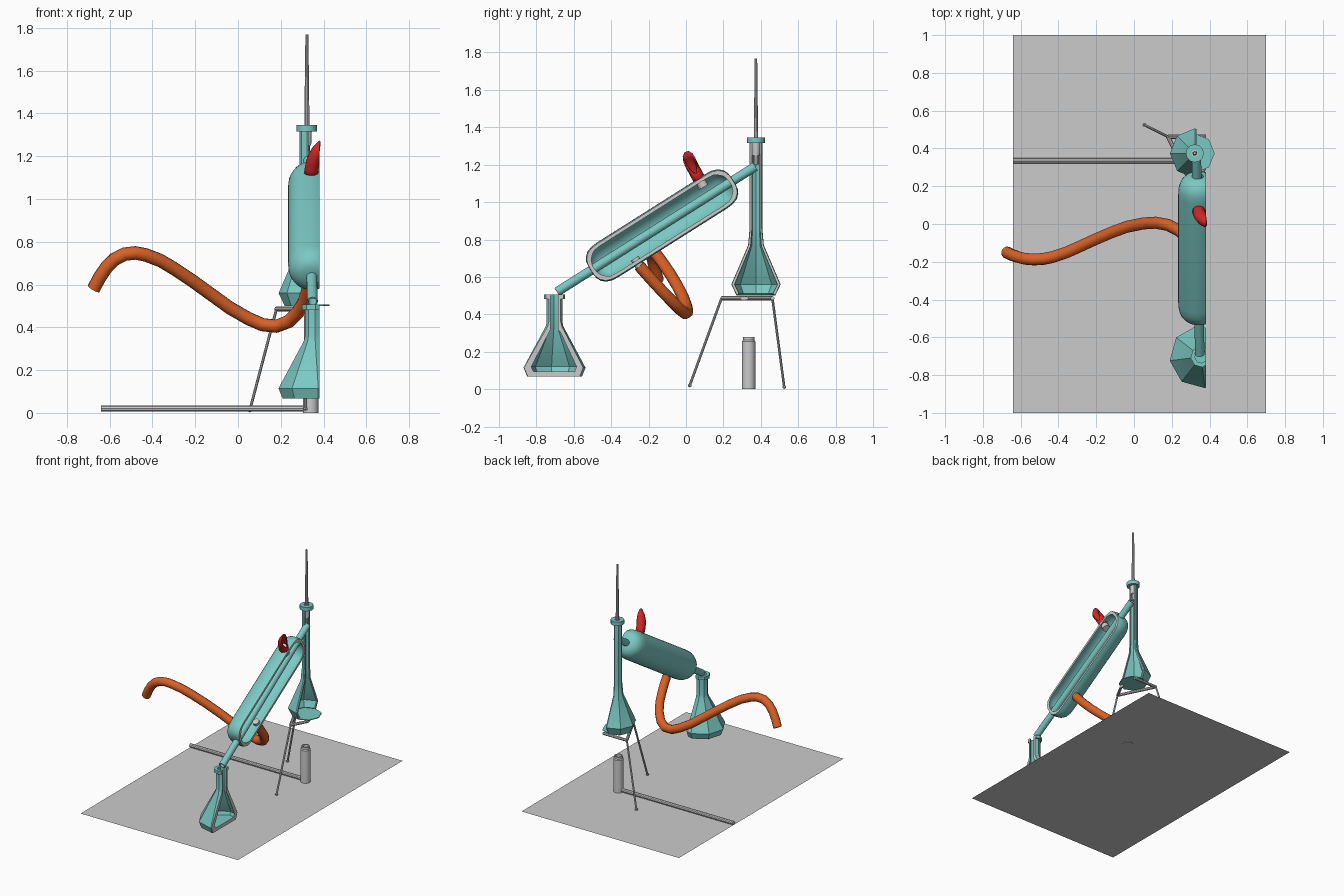
import bpy, bmesh, math
from mathutils import Vector

if "Cube" in bpy.data.objects:
    bpy.data.objects.remove(bpy.data.objects["Cube"])

CUT = 0.38  # the apparatus is a cutaway, sliced at this x


def material(name, rgb):
    m = bpy.data.materials.new(name)
    m.diffuse_color = (*rgb, 1)
    m.use_nodes = True
    m.node_tree.nodes["Principled BSDF"].inputs["Base Color"].default_value = m.diffuse_color
    return m


GLASS = material("teal_glass", (0.2, 0.58, 0.55))
ORANGE = material("orange_rubber", (0.7, 0.12, 0.02))
RED = material("red_rubber", (0.65, 0.02, 0.02))
GREY = material("cut_face", (0.8, 0.8, 0.8))


def finish(name, bm, mat=None, angle=32):
    bmesh.ops.recalc_face_normals(bm, faces=bm.faces)
    me = bpy.data.meshes.new(name)
    bm.to_mesh(me)
    bm.free()
    ob = bpy.data.objects.new(name, me)
    bpy.context.collection.objects.link(ob)
    if mat:
        me.materials.append(mat)
        me.materials.append(GREY)
    smooth(ob, angle)
    return ob


def smooth(ob, angle):
    bpy.ops.object.select_all(action='DESELECT')
    bpy.context.view_layer.objects.active = ob
    ob.select_set(True)
    bpy.ops.object.shade_smooth_by_angle(angle=math.radians(angle))


def slice_x(bm, x, cap=True):
    """Remove everything right of x and close the section with grey faces."""
    res = bmesh.ops.bisect_plane(bm, geom=bm.verts[:] + bm.edges[:] + bm.faces[:],
                                 plane_co=(x, 0, 0), plane_no=(1, 0, 0), clear_outer=True)
    edges = [e for e in res['geom_cut'] if isinstance(e, bmesh.types.BMEdge)]
    if cap and edges:
        fill = bmesh.ops.triangle_fill(bm, edges=edges, use_beauty=True, normal=(1, 0, 0))
        for f in fill['geom']:
            if isinstance(f, bmesh.types.BMFace):
                f.material_index = 1


def lathe(name, profile, origin, axis=(0, 0, 1), segs=16, mat=None, turn=0,
          closed=False, cut=None):
    """Revolve (radius, height) points about an axis through origin."""
    bm = bmesh.new()
    q = Vector(axis).to_track_quat('Z', 'Y') if axis != (0, 0, 1) else None
    rings = []
    for k in range(segs):
        a = 2 * math.pi * k / segs + math.radians(turn)
        ring = []
        for r, h in profile:
            p = Vector((r * math.cos(a), r * math.sin(a), h))
            ring.append(bm.verts.new((q @ p if q else p) + Vector(origin)))
        rings.append(ring)
    n = len(profile)
    for k in range(segs):
        a, b = rings[k], rings[(k + 1) % segs]
        for i in range(n if closed else n - 1):
            j = (i + 1) % n
            bm.faces.new((a[i], b[i], b[j], a[j]))
    bmesh.ops.remove_doubles(bm, verts=bm.verts, dist=1e-5)
    if cut is not None:
        bmesh.ops.recalc_face_normals(bm, faces=bm.faces)
        slice_x(bm, cut)
    return finish(name, bm, mat)


def rod(name, a, b, r1, r2=None, segs=10, mat=None, cut=None):
    a, b = Vector(a), Vector(b)
    length = (b - a).length
    prof = [(0, 0), (r1, 0), (r2 or r1, length), (0, length)]
    axis = tuple((b - a).normalized())
    return lathe(name, prof, a, axis, segs, mat, cut=cut)


def hose(name, pts, radius, mat, cap=True):
    cu = bpy.data.curves.new(name, 'CURVE')
    cu.dimensions = '3D'
    cu.bevel_depth = radius
    cu.bevel_resolution = 3
    cu.resolution_u = 2
    cu.use_fill_caps = cap
    s = cu.splines.new('BEZIER')
    s.bezier_points.add(len(pts) - 1)
    for bp, p in zip(s.bezier_points, pts):
        bp.co = p
        bp.handle_left_type = bp.handle_right_type = 'AUTO'
    tmp = bpy.data.objects.new(name + "_path", cu)
    bpy.context.collection.objects.link(tmp)
    me = bpy.data.meshes.new_from_object(tmp.evaluated_get(bpy.context.evaluated_depsgraph_get()))
    bm = bmesh.new()
    bm.from_mesh(me)
    bpy.data.objects.remove(tmp)
    bmesh.ops.remove_doubles(bm, verts=bm.verts, dist=1e-5)
    slice_x(bm, CUT, cap=False)
    return finish(name, bm, mat, 50)


# table sheet
bm = bmesh.new()
bm.faces.new([bm.verts.new(p) for p in
              ((-0.64, -1, 0.005), (0.70, -1, 0.005), (0.70, 1, 0.005), (-0.64, 1, 0.005))])
finish("table_sheet", bm)

# burner and its gas pipe
lathe("burner", [(0, 0), (0.036, 0), (0.036, 0.255), (0.031, 0.262), (0.031, 0.278),
                 (0.022, 0.278), (0.022, 0.2), (0, 0.2)], (0.34, 0.335, 0), segs=16)
rod("gas_pipe", (-0.64, 0.335, 0.02), (0.33, 0.335, 0.02), 0.015)

# tripod: triangular frame sliced with the rest, two legs remain
corners = [(0.18, 0.462, 0.486), (0.46, 0.462, 0.486), (0.315, 0.19, 0.486)]
for i in range(3):
    rod(f"tripod_bar_{i}", corners[i], corners[(i + 1) % 3], 0.011, segs=8, cut=CUT)
for i, foot in ((0, (0.055, 0.525, 0.012)), (2, (0.315, 0.02, 0.02))):
    rod(f"tripod_leg_{i}", foot, corners[i], 0.007, segs=8)
    lathe(f"tripod_foot_{i}", [(0, -0.01), (0.01, -0.005), (0.01, 0.005), (0, 0.01)], foot, segs=8)

# boiling flask: opened half shell on a full base disc
FX, FY = 0.322, 0.374
lathe("boiling_flask", [(0.105, 0.503), (0.132, 0.56), (0.042, 0.77), (0.034, 0.86), (0.034, 1.32),
                        (0.025, 1.32), (0.025, 0.86), (0.032, 0.765), (0.118, 0.56),
                        (0.095, 0.512)],
      (FX, FY, 0), segs=8, mat=GLASS, closed=True, cut=FX + 0.008)
lathe("boiling_flask_base", [(0, 0.5), (0.105, 0.5), (0.105, 0.506), (0, 0.506)],
      (FX, FY, 0), segs=8, mat=GLASS)
lathe("boiling_flask_rim", [(0.018, 1.315), (0.048, 1.315), (0.048, 1.345), (0.018, 1.345)],
      (FX, FY, 0), segs=12, mat=GLASS, closed=True)

# stopper and thermometer
lathe("stopper", [(0, 1.25), (0.02, 1.25), (0.024, 1.34), (0, 1.34)], (FX, FY, 0), segs=12)
rod("thermometer", (FX, FY, 1.2), (FX, FY, 1.768), 0.014, 0.007)

# condenser: inner tube through a sliced jacket
low, high = Vector((0.348, -0.69, 0.52)), Vector((0.33, 0.37, 1.19))
axis = (high - low).normalized()
mid = low.lerp(high, 0.53)
L = (high - low).length
lathe("condenser_tube", [(0.025, 0), (0.025, L), (0.019, L), (0.019, 0)], low, tuple(axis),
      16, GLASS, closed=True)
outer = [(0.024, -0.45), (0.05, -0.447), (0.075, -0.435), (0.095, -0.412), (0.106, -0.38),
         (0.109, -0.34)]
inner = [(max(0.024, r - 0.016), h + (0.016 if r < 0.1 else 0.006)) for r, h in outer]
outer += [(r, -h) for r, h in reversed(outer)]
inner += [(r, -h) for r, h in reversed(inner)]
mid.x = 0.343
lathe("condenser_jacket", outer + inner[::-1], mid, (0, axis.y, axis.z), 32, GLASS,
      closed=True, cut=CUT)

# hose connectors on the jacket
rod("lower_connector", (0.343, -0.275, 0.70), (0.343, -0.235, 0.64), 0.024, segs=12)
rod("upper_connector", (0.343, 0.095, 1.08), (0.343, 0.055, 1.15), 0.027, segs=12)

# long supply hose
hose("supply_hose", [(0.34, -0.25, 0.66), (0.325, -0.17, 0.57), (0.28, -0.075, 0.47),
                     (0.18, -0.005, 0.405), (0.05, 0.003, 0.44), (-0.12, -0.045, 0.55),
                     (-0.3, -0.125, 0.675), (-0.43, -0.175, 0.738), (-0.53, -0.188, 0.742),
                     (-0.615, -0.175, 0.68), (-0.675, -0.15, 0.58)], 0.032, ORANGE)

# short return hose, sliced open
h = hose("return_hose", [(0.342, 0.075, 1.115), (0.35, 0.045, 1.17), (0.375, 0.02, 1.22),
                         (0.44, 0.0, 1.28)], 0.034, RED, cap=False)
sol = h.modifiers.new("wall", 'SOLIDIFY')
sol.thickness = 0.008
sol.offset = -1

# receiving flask, thick walled and sliced open
lathe("receiving_flask", [(0, 0.068), (0.148, 0.068), (0.167, 0.115), (0.048, 0.335), (0.042, 0.36),
                          (0.042, 0.482), (0.056, 0.482), (0.056, 0.506), (0.033, 0.506),
                          (0.033, 0.32), (0.13, 0.12), (0.12, 0.095), (0, 0.095)],
      (0.355, -0.703, 0), segs=8, mat=GLASS, turn=7, cut=CUT)
